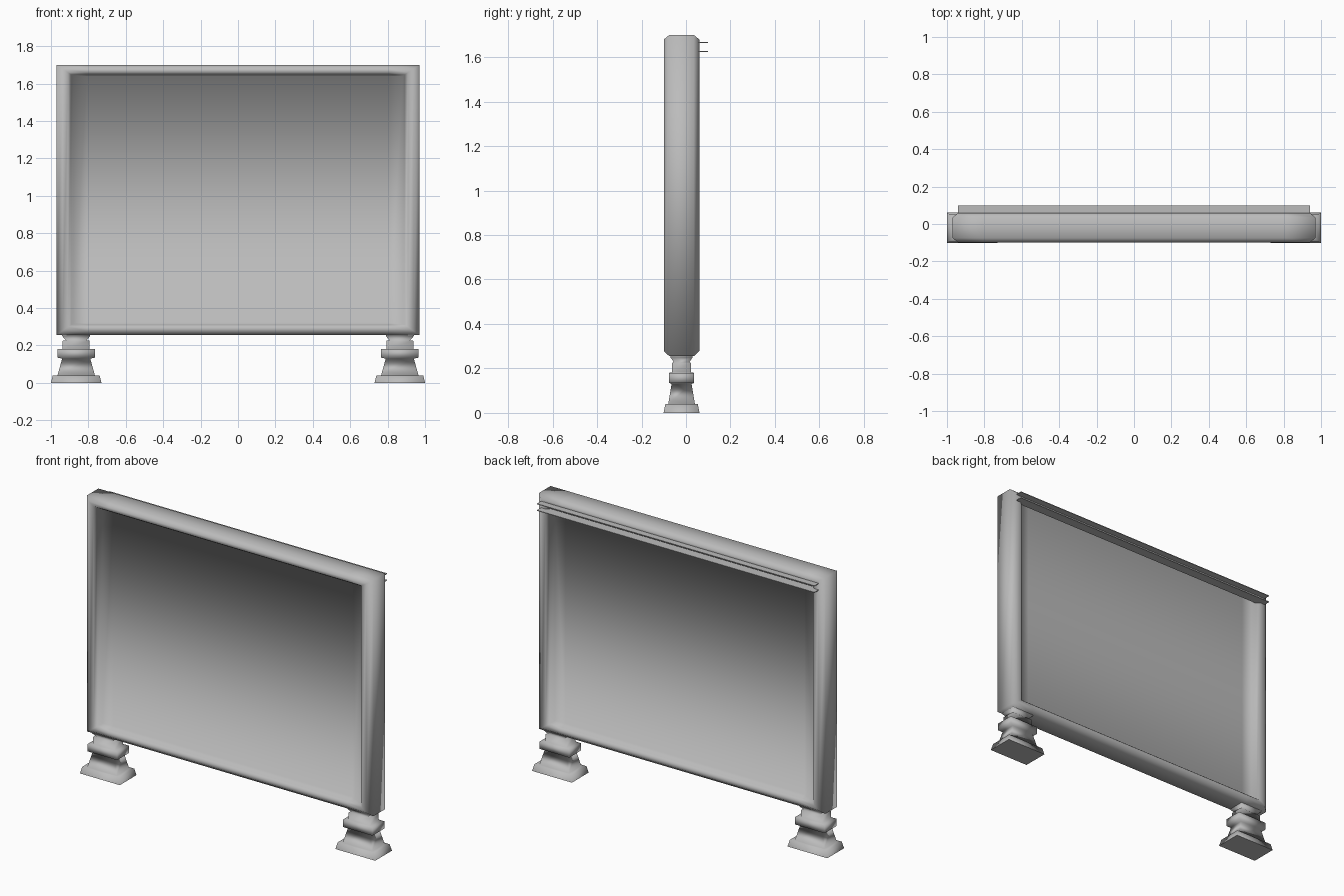
import bpy
import bmesh

cube = bpy.data.objects.get("Cube")
if cube:
    bpy.data.objects.remove(cube, do_unlink=True)

grey = bpy.data.materials.new("plain_grey")
grey.use_nodes = True
COLOUR = (0.5, 0.5, 0.5, 1)
grey.diffuse_color = COLOUR
grey.node_tree.nodes["Principled BSDF"].inputs["Base Color"].default_value = COLOUR


def finish(bm, name, smooth=True):
    bmesh.ops.recalc_face_normals(bm, faces=bm.faces)
    for face in bm.faces:
        # Undersides stay flat
        face.smooth = smooth and face.calc_center_median().z > 0.001
    mesh = bpy.data.meshes.new(name)
    bm.to_mesh(mesh)
    bm.free()
    mesh.materials.append(grey)
    obj = bpy.data.objects.new(name, mesh)
    bpy.context.collection.objects.link(obj)
    return obj


def bridge(bm, a, b):
    n = len(a)
    for i in range(n):
        j = (i + 1) % n
        bm.faces.new((a[i], a[j], b[j], b[i]))


# Framed panel: rounded border swept round a rectangle, closed front and back
def framed_panel():
    bm = bmesh.new()
    # (inward fraction, depth), from the front recess round to the back recess
    profile = [(1, -0.05), (0.87, -0.085), (0.68, -0.10), (0.35, -0.10),
               (0, -0.075), (0, 0.035), (0.35, 0.06), (0.68, 0.06),
               (0.87, 0.045), (1, 0.01)]
    inner = 0.81
    rings = []
    for t, y in profile:
        x, top, low = 0.97 - 0.09 * t, 1.70 - 0.06 * t, 0.255 + 0.065 * t
        path = [(-x, low), (-inner, low), (inner, low), (x, low),
                (x, top), (inner, top), (-inner, top), (-x, top)]
        rings.append([bm.verts.new((px, y, pz)) for px, pz in path])
    for a, b in zip(rings, rings[1:]):
        bridge(bm, a, b)
    for ring in (rings[0], rings[-1]):
        for i in range(3):
            bm.faces.new((ring[i], ring[i + 1], ring[6 - i], ring[7 - i]))
    finish(bm, "framed_panel")


# Stepped rectangular foot
def foot(name, cx):
    bm = bmesh.new()
    # (half width, half depth, height)
    steps = [(0.135, 0.081, 0), (0.125, 0.073, 0.04), (0.10, 0.06, 0.04),
             (0.075, 0.045, 0.13), (0.10, 0.057, 0.135), (0.10, 0.057, 0.18),
             (0.072, 0.042, 0.182), (0.072, 0.042, 0.225),
             (0.055, 0.035, 0.228), (0.075, 0.05, 0.25), (0.075, 0.05, 0.28)]
    rings = [[bm.verts.new((cx + sx * w, -0.02 + sy * d, z))
              for sx, sy in ((-1, -1), (1, -1), (1, 1), (-1, 1))]
             for w, d, z in steps]
    for a, b in zip(rings, rings[1:]):
        bridge(bm, a, b)
    bm.faces.new(rings[0])
    bm.faces.new(rings[-1])
    finish(bm, name)


# Thin ledge along the top of the back
def ledge(name, z):
    bm = bmesh.new()
    bmesh.ops.create_cube(bm, size=1)
    bmesh.ops.scale(bm, vec=(1.88, 0.06, 0.004), verts=bm.verts)
    bmesh.ops.translate(bm, vec=(0, 0.07, z), verts=bm.verts)
    finish(bm, name, smooth=False)


framed_panel()
foot("left_foot", 0.865)
foot("right_foot", -0.865)
ledge("upper_ledge", 1.665)
ledge("lower_ledge", 1.625)
